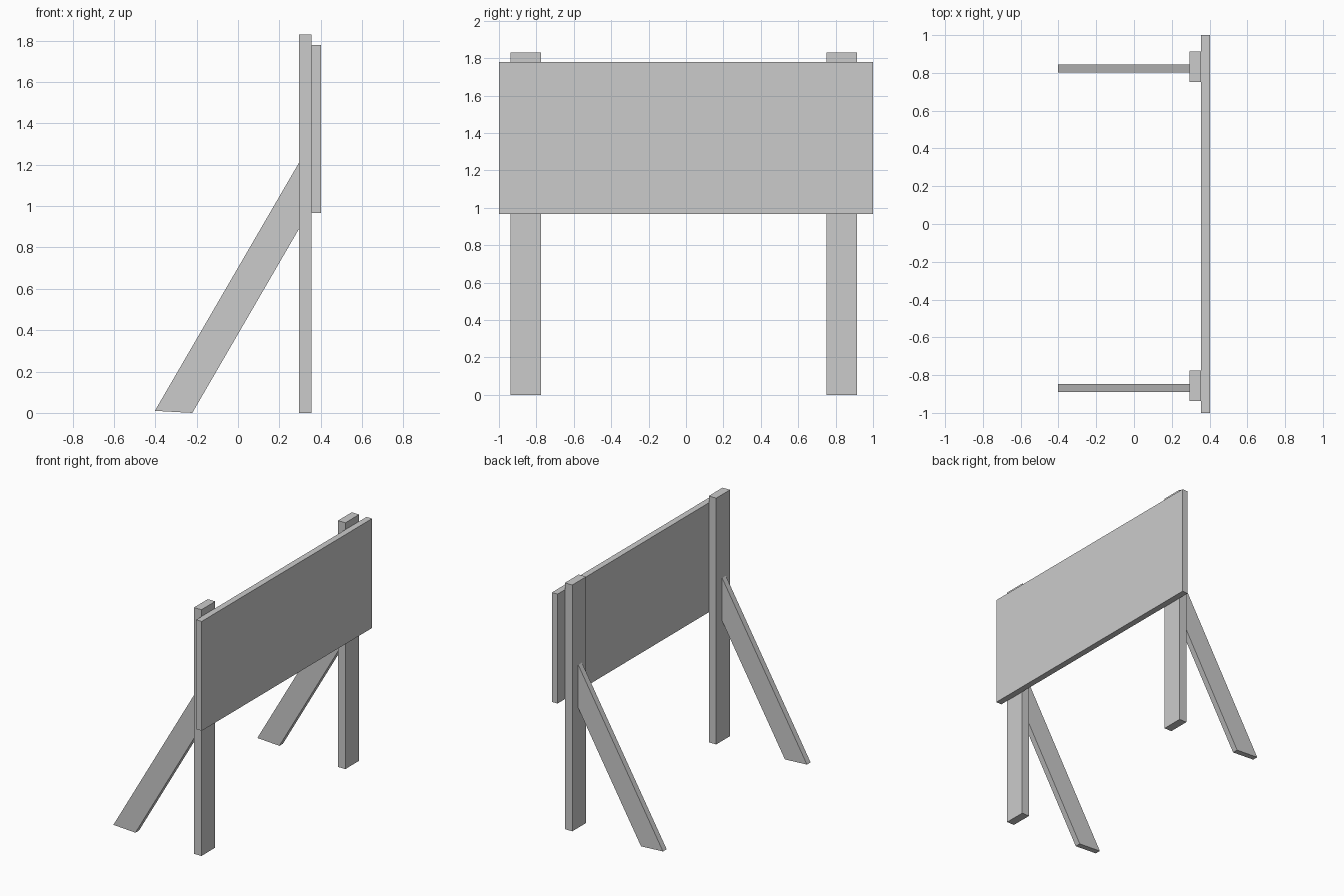
import bpy

if "Cube" in bpy.data.objects:
    bpy.data.objects.remove(bpy.data.objects["Cube"])


def prism(name, profile, y0, y1):
    """Extrude an XZ profile (counter-clockwise seen from -y) from y0 to y1."""
    n = len(profile)
    verts = [(x, y, z) for y in (y0, y1) for x, z in profile]
    faces = [tuple(range(n)), tuple(reversed(range(n, 2 * n)))]
    faces += [(i, i + n, (i + 1) % n + n, (i + 1) % n) for i in range(n)]
    mesh = bpy.data.meshes.new(name)
    mesh.from_pydata(verts, [], faces)
    mesh.update()
    obj = bpy.data.objects.new(name, mesh)
    bpy.context.collection.objects.link(obj)
    return obj


def rect(x0, x1, z0, z1):
    return [(x0, z0), (x1, z0), (x1, z1), (x0, z1)]


BACK, MID, FACE = 0.295, 0.356, 0.402

# sign board
prism("sign_board", rect(MID, FACE, 0.966, 1.779), -1.0, 1.0)

# slanted brace, cut flush against the post
brace = [(-0.402, 0.01), (-0.221, 0.0), (BACK, 0.89), (BACK, 1.21)]

# upright posts with a brace behind each
for side, y in (("left", -0.938), ("right", 0.752)):
    prism(side + "_post", rect(BACK, MID, 0.0, 1.83), y, y + 0.162)
    prism(side + "_brace", brace, y + 0.049, y + 0.092)
